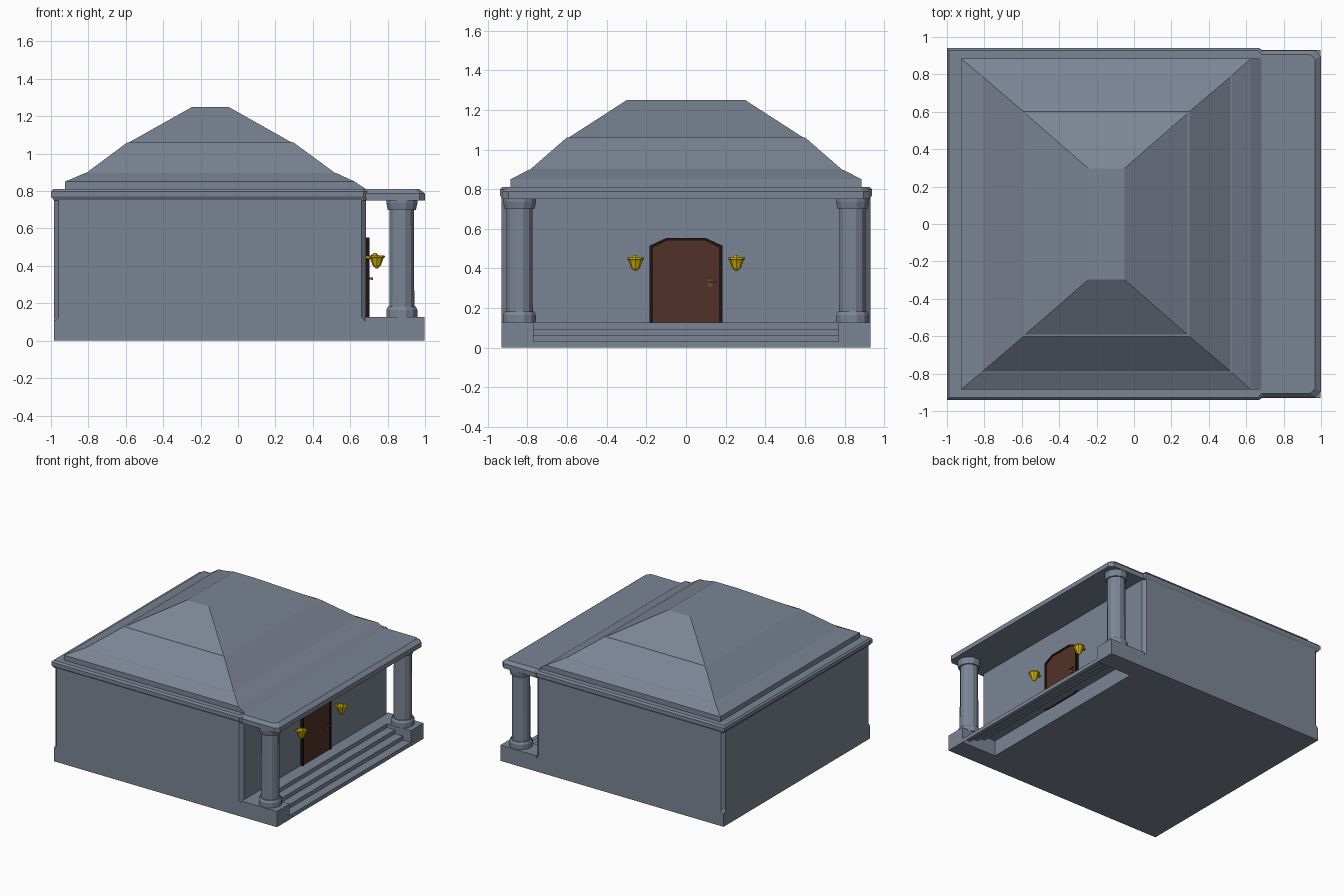
import bpy, bmesh, math
from mathutils import Matrix

if "Cube" in bpy.data.objects:
    bpy.data.objects.remove(bpy.data.objects["Cube"])


def material(name, rgb):
    m = bpy.data.materials.new(name)
    m.diffuse_color = (*rgb, 1)
    m.use_nodes = True
    m.node_tree.nodes["Principled BSDF"].inputs["Base Color"].default_value = m.diffuse_color
    return m


STONE = material("blue_grey_stone", (0.20, 0.235, 0.30))
BROWN = material("door_brown", (0.083, 0.031, 0.02))
DARK = material("frame_dark", (0.012, 0.007, 0.005))
GOLD = material("lamp_gold", (0.65, 0.45, 0.0))
BRONZE = material("handle_bronze", (0.16, 0.06, 0.035))


def make(name, bm, mat=STONE, fix=True):
    if fix:
        bmesh.ops.recalc_face_normals(bm, faces=bm.faces[:])
    me = bpy.data.meshes.new(name)
    bm.to_mesh(me)
    bm.free()
    ob = bpy.data.objects.new(name, me)
    bpy.context.collection.objects.link(ob)
    me.materials.append(mat)
    return ob


def skin(name, rings, mat=STONE):
    """Closed solid through a stack of equally long point loops."""
    bm = bmesh.new()
    loops = [[bm.verts.new(p) for p in r] for r in rings]
    n = len(loops[0])
    for a, b in zip(loops, loops[1:]):
        for i in range(n):
            j = (i + 1) % n
            bm.faces.new((a[i], a[j], b[j], b[i]))
    bm.faces.new(loops[0][::-1])
    bm.faces.new(loops[-1])
    return make(name, bm, mat)


def slab(z, x0, x1, y, c0=0, c1=0):
    """Rectangle loop; c0 / c1 cut the corners at x0 / x1."""
    pts = []
    for x, s, d, c in ((x0, -1, 1, c0), (x1, -1, -1, c1), (x1, 1, -1, c1), (x0, 1, 1, c0)):
        if not c0 and not c1:
            pts.append((x, s * y, z))
            continue
        c = c or 0.0005
        pair = [(x, s * (y - c), z), (x + d * c, s * y, z)]
        pts += pair if s * d < 0 else pair[::-1]
    return pts


def lathe(name, profile, sides, x, y, mat=STONE, turn=0.0):
    rings = []
    for r, z in profile:
        ang = [turn + 2 * math.pi * i / sides for i in range(sides)]
        rings.append([(x + r * math.cos(a), y + r * math.sin(a), z) for a in ang])
    return skin(name, rings, mat)


def box(name, lo, hi, mat=STONE):
    bm = bmesh.new()
    mid = [(a + b) / 2 for a, b in zip(lo, hi)]
    size = [b - a for a, b in zip(lo, hi)]
    bmesh.ops.create_cube(bm, size=1, matrix=Matrix.Translation(mid) @ Matrix.Diagonal((*size, 1)))
    return make(name, bm, mat)


# Main hall with cut corners above the plinth
skin("hall", [slab(0, -0.985, 0.685, 0.93, 0.001, 0.001),
              slab(0.10, -0.985, 0.685, 0.93, 0.001, 0.001),
              slab(0.125, -0.985, 0.685, 0.93, 0.025, 0.025),
              slab(0.76, -0.985, 0.685, 0.93, 0.025, 0.025)])

# Cornice around the hall
skin("cornice", [slab(0.75, -0.982, 0.70, 0.928, 0, 0.012), slab(0.77, -1.0, 0.70, 0.94, 0, 0.03),
                 slab(0.797, -1.0, 0.70, 0.94, 0, 0.03), slab(0.81, -0.988, 0.69, 0.928, 0, 0.03)])

# Porch roof slab
skin("porch_roof", [slab(0.75, 0.66, 1.0, 0.927, 0, 0.03),
                    slab(0.787, 0.66, 1.0, 0.927, 0, 0.03),
                    slab(0.812, 0.66, 0.968, 0.905, 0, 0.025)])

# Tiered hip roof with thin ledges between the tiers
skin("hip_roof", [slab(0.80, -0.925, 0.70, 0.885), slab(0.85, -0.925, 0.625, 0.885),
                  slab(0.897, -0.817, 0.524, 0.795), slab(0.898, -0.81, 0.517, 0.788),
                  slab(1.06, -0.592, 0.297, 0.602), slab(1.061, -0.582, 0.285, 0.591),
                  slab(1.25, -0.245, -0.05, 0.298)])

# Steps: open folded sheet, hollow underneath
bm = bmesh.new()
path = [(0.995, 0.0)]
for i in range(4):
    z = 0.0315 * (i + 1)
    path += [(0.995 - 0.07 * i, z), (0.995 - 0.07 * (i + 1) if i < 3 else 0.685, z)]
rows = [[bm.verts.new((x, y, z)) for y in (-0.77, 0.77)] for x, z in path]
for a, b in zip(rows, rows[1:]):
    bm.faces.new((a[0], a[1], b[1], b[0]))
make("steps", bm, fix=False)

# Paired porch parts
for s, side in ((-1, "left"), (1, "right")):
    ya, yb = sorted((s * 0.77, s * 0.93))
    box("plinth_" + side, (0.68, ya, 0), (0.997, yb, 0.126))
    lathe("column_" + side,
          [(0.086, 0.126), (0.086, 0.165), (0.077, 0.182), (0.069, 0.182), (0.067, 0.70),
           (0.078, 0.70), (0.086, 0.735), (0.086, 0.752)], 12, 0.876, s * 0.84, turn=math.pi / 12)
    # Wall lamp: pointed bowl, rim, low flame and bracket
    y = s * 0.255
    lathe("lamp_bowl_" + side, [(0.006, 0.386), (0.022, 0.402), (0.034, 0.435), (0.041, 0.448),
                                (0.02, 0.44)], 8, 0.742, y, GOLD)
    lathe("lamp_rim_" + side, [(0.036, 0.442), (0.043, 0.446), (0.043, 0.454), (0.034, 0.456),
                               (0.03, 0.444)], 8, 0.742, y, GOLD)
    lathe("lamp_flame_" + side, [(0.028, 0.438), (0.022, 0.455), (0.008, 0.468)], 6, 0.732, y, GOLD)
    box("lamp_bracket_" + side, (0.68, y - 0.007, 0.44), (0.715, y + 0.007, 0.452), GOLD)


# Arched door and frame
def arch(x, w, top, flat, drop):
    return [(x, -w, 0.122), (x, w, 0.122), (x, w, top - drop), (x, flat, top),
            (x, -flat, top), (x, -w, top - drop)]


outer, inner = (0.183, 0.553, 0.1, 0.038), (0.166, 0.54, 0.095, 0.036)
bm = bmesh.new()
loops = [[bm.verts.new(p) for p in arch(x, *shape)]
         for x, shape in ((0.68, outer), (0.704, outer), (0.704, inner), (0.68, inner))]
for k in range(4):
    a, b = loops[k], loops[(k + 1) % 4]
    for i in range(1, 6):
        j = (i + 1) % 6
        bm.faces.new((a[i], a[j], b[j], b[i]))
make("door_frame", bm, DARK)
skin("door", [arch(0.68, *inner), arch(0.697, *inner)], BROWN)

# Door handle
box("handle_plate", (0.695, 0.11, 0.305), (0.702, 0.134, 0.345), BRONZE)
box("handle_stem", (0.70, 0.117, 0.327), (0.72, 0.127, 0.337), BRONZE)
box("handle_grip", (0.713, 0.117, 0.325), (0.722, 0.16, 0.337), BRONZE)
